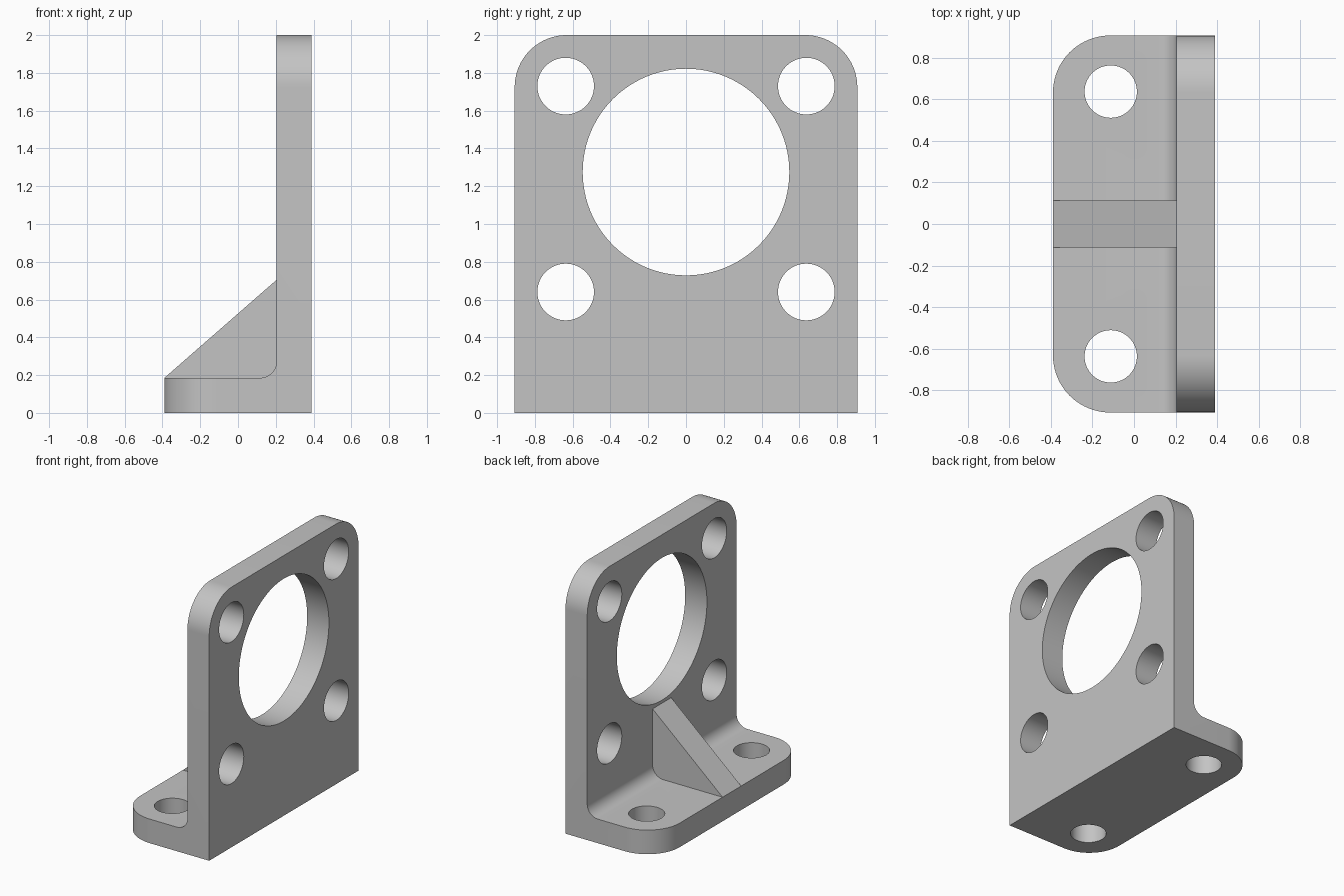
import bpy
import bmesh
import math
from mathutils import Matrix, Vector

if "Cube" in bpy.data.objects:
    bpy.data.objects.remove(bpy.data.objects["Cube"], do_unlink=True)

# Main dimensions
BACK, INNER, TOE = 0.39, 0.205, -0.39
HALF_W, BASE_H, TOP = 0.907, 0.185, 2.0
CORNER_R, FILLET_R = 0.275, 0.09

grey = bpy.data.materials.new("machined grey")
grey.use_nodes = True
colour = (0.55, 0.55, 0.55, 1)
grey.diffuse_color = colour
grey.node_tree.nodes["Principled BSDF"].inputs["Base Color"].default_value = colour


def add_object(name, bm):
    bmesh.ops.recalc_face_normals(bm, faces=bm.faces)
    mesh = bpy.data.meshes.new(name)
    bm.to_mesh(mesh)
    bm.free()
    mesh.materials.append(grey)
    obj = bpy.data.objects.new(name, mesh)
    bpy.context.collection.objects.link(obj)
    return obj


def extruded(profile, half_width):
    """Prism along y from an xz profile."""
    bm = bmesh.new()
    face = bm.faces.new([bm.verts.new((x, -half_width, z)) for x, z in profile])
    new = bmesh.ops.extrude_face_region(bm, geom=[face])["geom"]
    bmesh.ops.translate(bm, vec=(0, 2 * half_width, 0),
                        verts=[v for v in new if isinstance(v, bmesh.types.BMVert)])
    return bm


def round_edges(bm, rule, radius, segments):
    edges = [e for e in bm.edges if all(rule(v.co) for v in e.verts)]
    bmesh.ops.bevel(bm, geom=edges, offset=radius, segments=segments,
                    profile=0.5, affect='EDGES')


def near(a, b):
    return abs(a - b) < 1e-4


def combine(target, tool, operation):
    mod = target.modifiers.new(tool.name, 'BOOLEAN')
    mod.operation, mod.object, mod.solver = operation, tool, 'EXACT'
    bpy.context.view_layer.objects.active = target
    bpy.ops.object.modifier_apply(modifier=mod.name)
    bpy.data.objects.remove(tool, do_unlink=True)


def drill(target, centre, radius, axis, segments=64):
    bm = bmesh.new()
    turn = Matrix.Rotation(math.pi / 2, 4, 'Y') if axis == 'X' else Matrix()
    bmesh.ops.create_cone(bm, cap_ends=True, segments=segments, radius1=radius,
                          radius2=radius, depth=0.5,
                          matrix=Matrix.Translation(Vector(centre)) @ turn)
    cutter = add_object("hole_cutter", bm)
    cutter.hide_render = True
    combine(target, cutter, 'DIFFERENCE')


# L-shaped body with inner fillet and rounded plate and foot corners
bm = extruded([(TOE, 0), (BACK, 0), (BACK, TOP), (INNER, TOP),
               (INNER, BASE_H), (TOE, BASE_H)], HALF_W)
round_edges(bm, lambda c: near(c.x, INNER) and near(c.z, BASE_H), FILLET_R, 10)
for side in (-HALF_W, HALF_W):
    round_edges(bm, lambda c: near(c.y, side) and near(c.z, TOP), CORNER_R, 20)
    round_edges(bm, lambda c: near(c.y, side) and near(c.x, TOE), CORNER_R, 20)
bracket = add_object("mounting_bracket", bm)

# Central gusset, sunk into the body
gusset = add_object("gusset", extruded(
    [(TOE, BASE_H), (INNER, 0.705), (0.3, 0.705), (0.3, 0.1), (-0.3, 0.1)], 0.113))
combine(bracket, gusset, 'UNION')

# Large bore, four plate holes and two foot holes
plate_x = (INNER + BACK) / 2
drill(bracket, (plate_x, 0, 1.275), 0.547, 'X', 96)
for side in (-1, 1):
    for z in (0.64, 1.73):
        drill(bracket, (plate_x, side * 0.637, z), 0.15, 'X')
    drill(bracket, (-0.112, side * 0.637, BASE_H / 2), 0.126, 'Z')

bpy.ops.object.select_all(action='DESELECT')
bracket.select_set(True)
bpy.context.view_layer.objects.active = bracket
bpy.ops.object.shade_smooth_by_angle(angle=math.radians(30))
